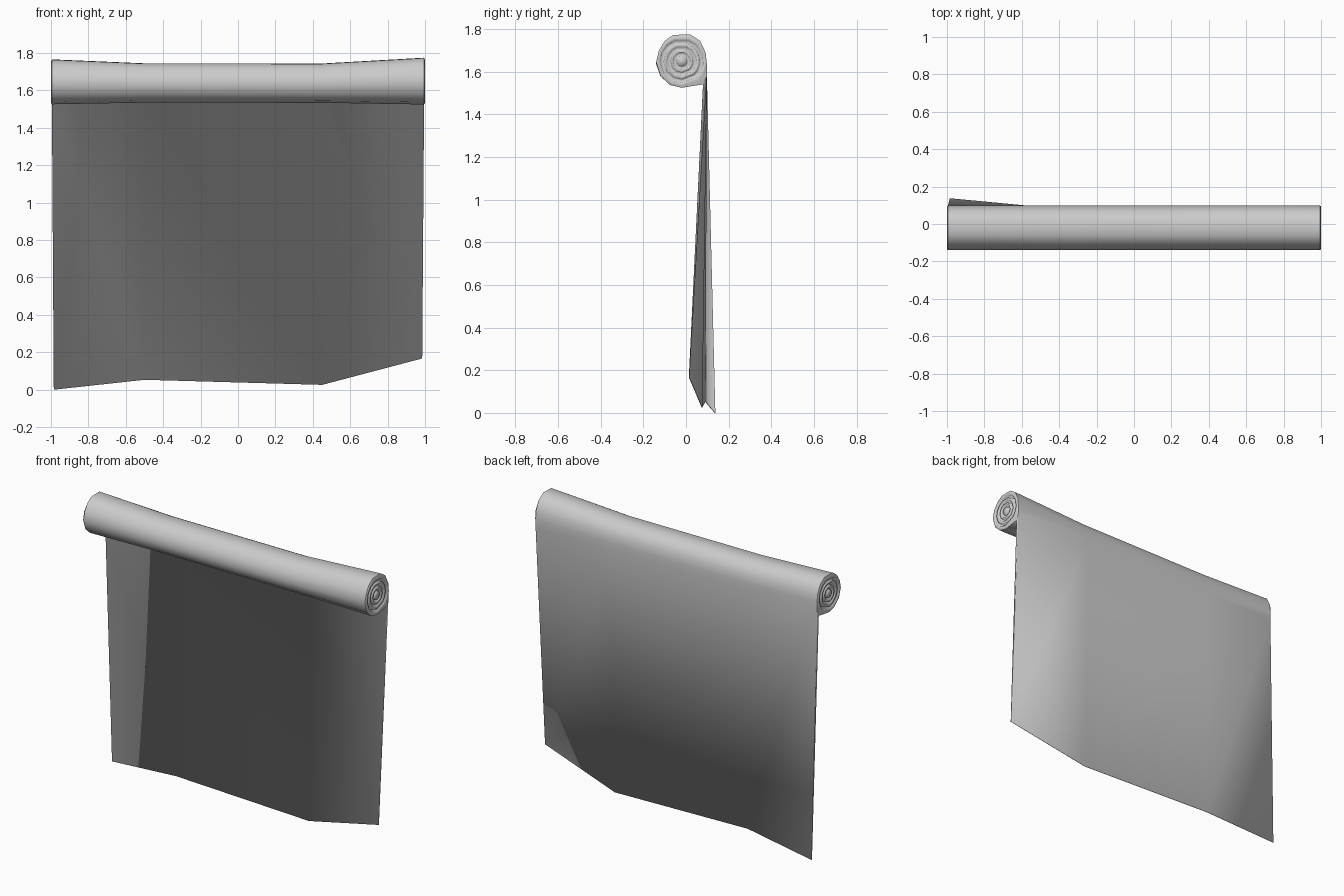
import bpy, bmesh, math

if "Cube" in bpy.data.objects:
    bpy.data.objects.remove(bpy.data.objects["Cube"])

CY, CZ = -0.02, 1.65
# roll cross-section (y, z); the sheet leaves it between points 5 and 6
ROLL = [(-0.06, 1.773), (0.02, 1.775), (0.066, 1.745), (0.092, 1.69), (0.098, 1.635), (0.098, 1.58),
        (0.08, 1.541), (-0.02, 1.525), (-0.075, 1.538), (-0.12, 1.58), (-0.14, 1.645),
        (-0.127, 1.70), (-0.10, 1.745)]
OUT, IN = 5, 6
N = len(ROLL)
THICK = 0.0035   # sheet thickness at its bottom edge

# columns: x, vertical squash of the roll, its drop, then x, y, z of the sheet's bottom edge
COLUMNS = [(-0.995, 0.96, 0.004, (-0.985, 0.136, 0.0)), (-0.5, 0.84, 0.01, (-0.5, 0.09, 0.053)),
           (0.45, 0.84, 0.011, (0.45, 0.075, 0.026)), (0.995, 1.0, 0.0, (0.985, 0.015, 0.167))]
# grooves between the wound layers on the roll's ends: x, radius
CAP = [(1.0, 0.116), (1.0, 0.102), (0.965, 0.093), (0.998, 0.085), (0.998, 0.07),
       (0.965, 0.061), (0.998, 0.053), (0.998, 0.041), (0.965, 0.033), (0.998, 0.025)]

bm = bmesh.new()


def bridge(a, b, skip=None):
    for i in range(N):
        if i != skip:
            j = (i + 1) % N
            bm.faces.new((a[i], a[j], b[j], b[i]))


def triangles(a, b, c, d):
    # split along a-c, so the sheet's two sides fold the same way
    bm.faces.new((a, b, c))
    bm.faces.new((a, c, d))


# Roll skin, open where the sheet hangs off
loops, backs, fronts = [], [], []
for x, k, drop, (tx, ty, tz) in COLUMNS:
    loops.append([bm.verts.new((x, y, CZ + (z - CZ) * k - drop)) for y, z in ROLL])
    backs.append(bm.verts.new((tx, ty + THICK / 2, tz)))
    fronts.append(bm.verts.new((tx, ty - THICK / 2, tz)))

for c in range(len(COLUMNS) - 1):
    a, b = loops[c], loops[c + 1]
    bridge(a, b, skip=OUT)
    # Hanging sheet: back, front and narrow bottom edge
    triangles(a[OUT], backs[c], backs[c + 1], b[OUT])
    triangles(a[IN], fronts[c], fronts[c + 1], b[IN])
    bm.faces.new((backs[c], fronts[c], fronts[c + 1], backs[c + 1]))

# Roll ends with concentric grooves, and the sheet's thin side faces
for c, side in ((0, -1), (-1, 1)):
    loop, (_, k, drop, _) = loops[c], COLUMNS[c]
    bm.faces.new((loop[OUT], loop[IN], fronts[c], backs[c]))
    previous = loop
    for x, r in CAP:
        ring = []
        for y, z in ROLL:
            a = math.atan2(z - CZ, y - CY)
            ring.append(bm.verts.new((side * x, CY + r * math.cos(a),
                                      CZ + r * math.sin(a) * k - drop)))
        bridge(previous, ring)
        previous = ring
    centre = bm.verts.new((side * 0.998, CY, CZ - drop))
    for i in range(N):
        bm.faces.new((previous[i], previous[(i + 1) % N], centre))
    for i in range(N):
        bm.edges.get((loop[i], loop[(i + 1) % N])).smooth = False

for f in bm.faces:
    f.smooth = True
bmesh.ops.recalc_face_normals(bm, faces=bm.faces)
me = bpy.data.meshes.new("hanging_scroll")
bm.to_mesh(me)
bm.free()
scroll = bpy.data.objects.new("hanging_scroll", me)
bpy.context.collection.objects.link(scroll)
